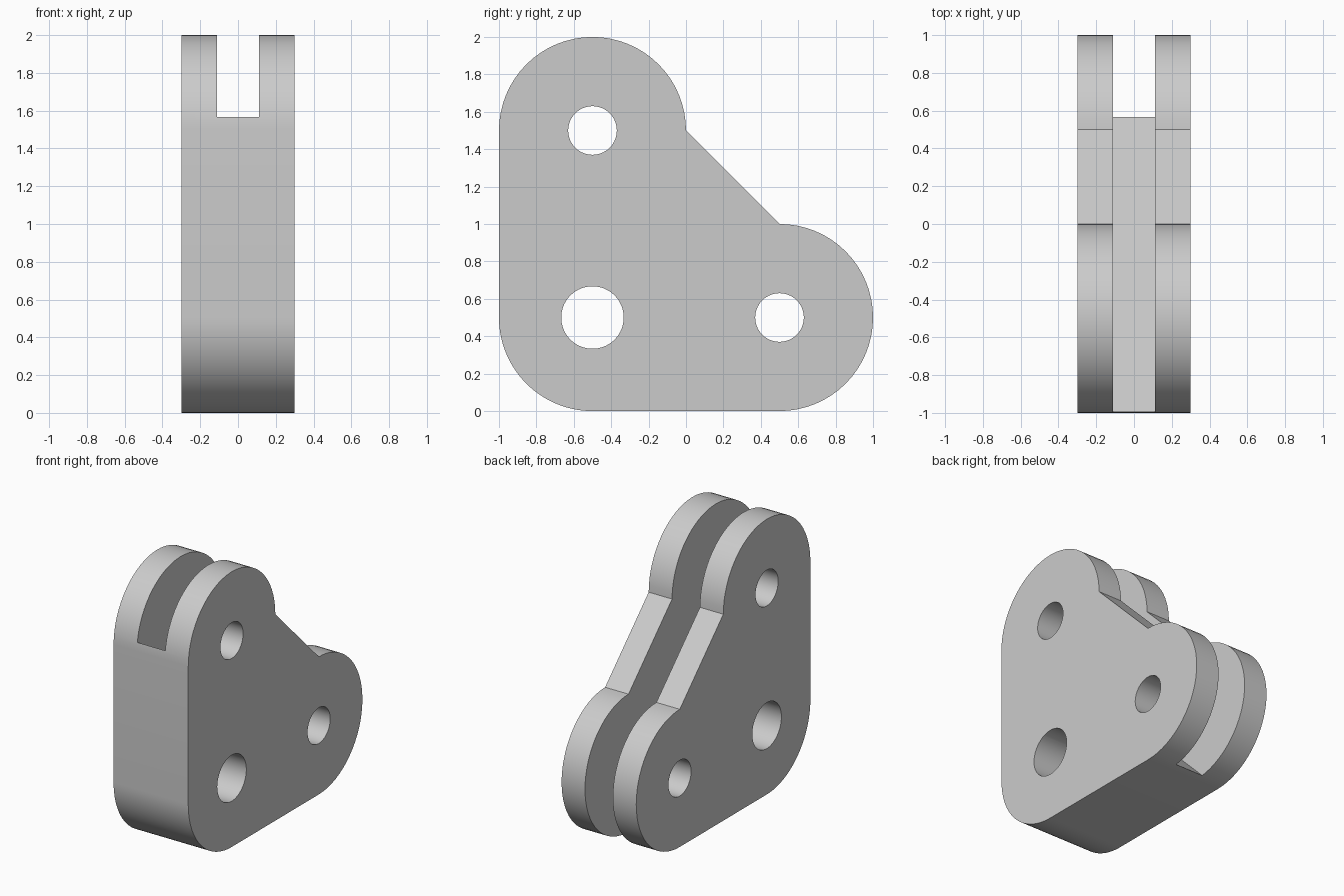
import bpy
import bmesh
from math import cos, sin, radians, pi
from mathutils import Matrix, Vector

cube = bpy.data.objects.get("Cube")
if cube:
    bpy.data.objects.remove(cube, do_unlink=True)

HALF_WIDTH = 0.3      # bracket half thickness along x
SLOT_HALF = 0.112     # half width of the slot between the cheeks
FLOOR = 0.57          # slot floor lies on y + z = FLOOR
LOBE = 0.5            # radius of the rounded corners
ARC_STEPS = 32

grey = bpy.data.materials.new("light_grey")
grey.use_nodes = True
grey.diffuse_color = (0.6, 0.6, 0.6, 1)
grey.node_tree.nodes["Principled BSDF"].inputs["Base Color"].default_value = (0.6, 0.6, 0.6, 1)


def make_object(name, bm):
    bmesh.ops.recalc_face_normals(bm, faces=bm.faces)
    mesh = bpy.data.meshes.new(name)
    bm.to_mesh(mesh)
    bm.free()
    mesh.materials.append(grey)
    obj = bpy.data.objects.new(name, mesh)
    bpy.context.collection.objects.link(obj)
    return obj


def arc(y, z, start, end):
    """Points of a rounded corner in the y-z plane, angles in degrees."""
    angles = [radians(start + (end - start) * i / ARC_STEPS) for i in range(ARC_STEPS + 1)]
    return [(y + LOBE * cos(a), z + LOBE * sin(a)) for a in angles]


def pin_cutter(y, z, radius):
    bm = bmesh.new()
    place = Matrix.Translation((0, y, z)) @ Matrix.Rotation(pi / 2, 4, "Y")
    bmesh.ops.create_cone(bm, cap_ends=True, segments=64, radius1=radius,
                          radius2=radius, depth=1, matrix=place)
    return make_object("pin_hole_cutter", bm)


def slot_cutter():
    size = 4
    centre = Vector((0, FLOOR / 2, FLOOR / 2)) + Vector((0, 1, 1)).normalized() * size / 2
    place = (Matrix.Translation(centre) @ Matrix.Rotation(radians(45), 4, "X")
             @ Matrix.Diagonal((2 * SLOT_HALF, size, size, 1)))
    bm = bmesh.new()
    bmesh.ops.create_cube(bm, size=1, matrix=place)
    return make_object("slot_cutter", bm)


# Bracket body: rounded L-shaped outline extruded across x
outline = arc(0.5, 0.5, -90, 90) + arc(-0.5, 1.5, 0, 180) + arc(-0.5, 0.5, 180, 270)
bm = bmesh.new()
face = bm.faces.new([bm.verts.new((-HALF_WIDTH, y, z)) for y, z in outline])
side = bmesh.ops.extrude_face_region(bm, geom=[face])["geom"]
bmesh.ops.translate(bm, verts=[v for v in side if isinstance(v, bmesh.types.BMVert)],
                    vec=(2 * HALF_WIDTH, 0, 0))
bracket = make_object("clevis_bracket", bm)

# Diagonal slot, two small pin holes and the larger pivot hole
cutters = [slot_cutter(), pin_cutter(-0.5, 1.5, 0.13),
           pin_cutter(0.5, 0.5, 0.13), pin_cutter(-0.5, 0.5, 0.167)]

bpy.ops.object.select_all(action="DESELECT")
bracket.select_set(True)
bpy.context.view_layer.objects.active = bracket
for cutter in cutters:
    cutter.hide_render = True
    mod = bracket.modifiers.new("cut", "BOOLEAN")
    mod.operation = "DIFFERENCE"
    mod.solver = "EXACT"
    mod.object = cutter
    bpy.ops.object.modifier_apply(modifier=mod.name)
    bpy.data.objects.remove(cutter, do_unlink=True)

bpy.ops.object.shade_smooth_by_angle(angle=radians(30))
